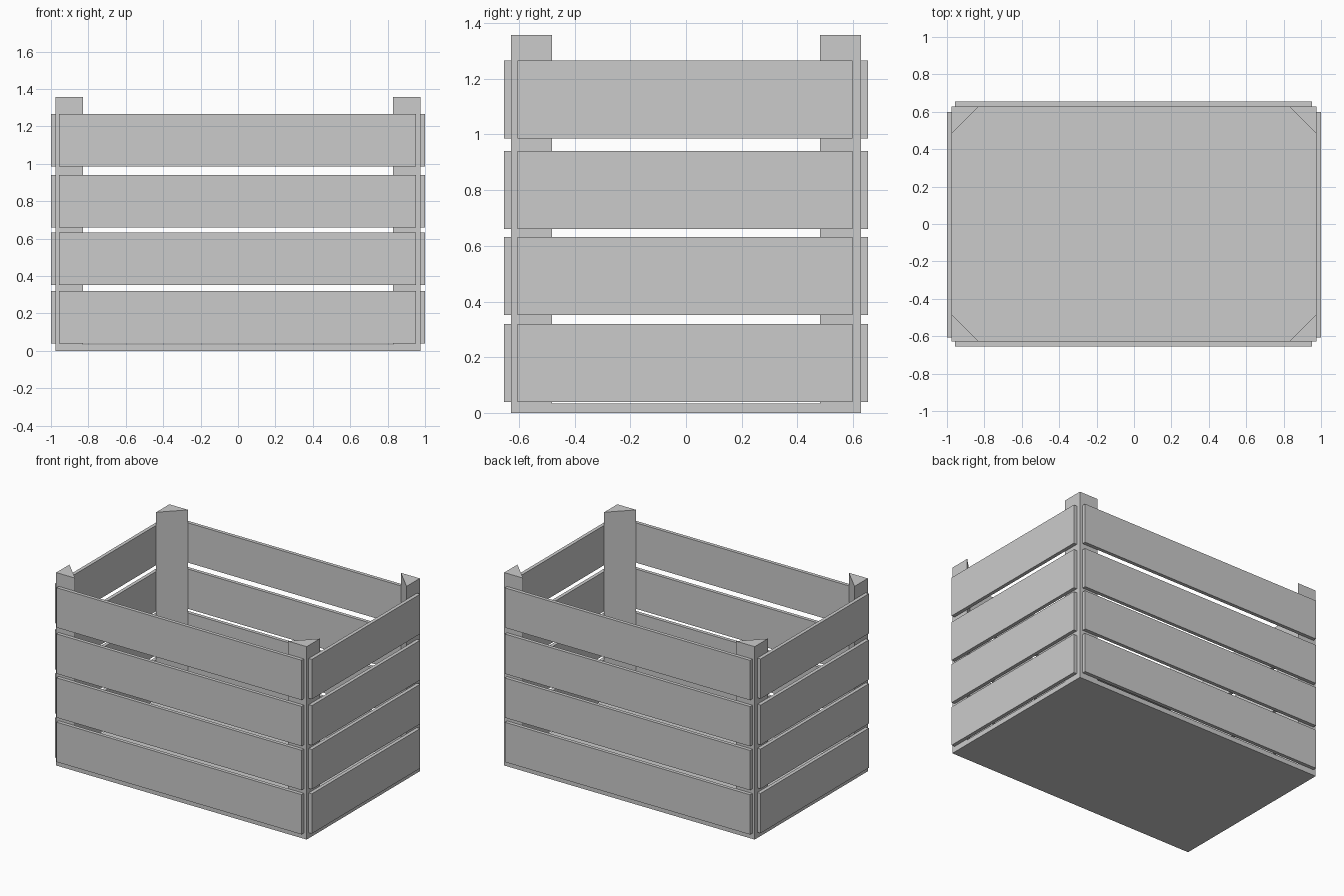
import bpy, bmesh

if "Cube" in bpy.data.objects:
    bpy.data.objects.remove(bpy.data.objects["Cube"])

HX, HY = 0.975, 0.629      # half size of base and post frame
T = 0.025                  # slat thickness
LEG = 0.147                # post leg length
BASE_TOP, POST_TOP = 0.034, 1.358
SLAT_H = 0.28
SLAT_Z = (0.04, 0.352, 0.661, 0.986)


def prism(name, outline, z0, z1):
    """Extrude a flat outline from z0 to z1."""
    bm = bmesh.new()
    face = bm.faces.new([bm.verts.new((x, y, z0)) for x, y in outline])
    ext = bmesh.ops.extrude_face_region(bm, geom=[face])
    top = [v for v in ext["geom"] if isinstance(v, bmesh.types.BMVert)]
    bmesh.ops.translate(bm, verts=top, vec=(0, 0, z1 - z0))
    bmesh.ops.recalc_face_normals(bm, faces=bm.faces)
    mesh = bpy.data.meshes.new(name)
    bm.to_mesh(mesh)
    bm.free()
    obj = bpy.data.objects.new(name, mesh)
    bpy.context.collection.objects.link(obj)
    return obj


def box(name, x0, x1, y0, y1, z0, z1):
    return prism(name, [(x0, y0), (x1, y0), (x1, y1), (x0, y1)], z0, z1)


# Floor panel
box("floor_panel", -HX, HX, -HY, HY, 0, BASE_TOP)

# Triangular corner posts
for sx, side in ((-1, "left"), (1, "right")):
    for sy, end in ((-1, "front"), (1, "back")):
        prism(f"{end}_{side}_post",
              [(sx * HX, sy * HY), (sx * (HX - LEG), sy * HY),
               (sx * HX, sy * (HY - LEG))], BASE_TOP, POST_TOP)

# Four rows of slats around the outside
for i, z in enumerate(SLAT_Z, 1):
    top = z + SLAT_H
    box(f"front_slat_{i}", -0.957, 0.953, -HY - T, -HY, z, top)
    box(f"back_slat_{i}", -0.957, 0.953, HY, HY + T, z, top)
    box(f"left_slat_{i}", -HX - T, -HX, -0.606, 0.598, z, top)
    box(f"right_slat_{i}", HX, HX + T, -0.606, 0.598, z, top)
